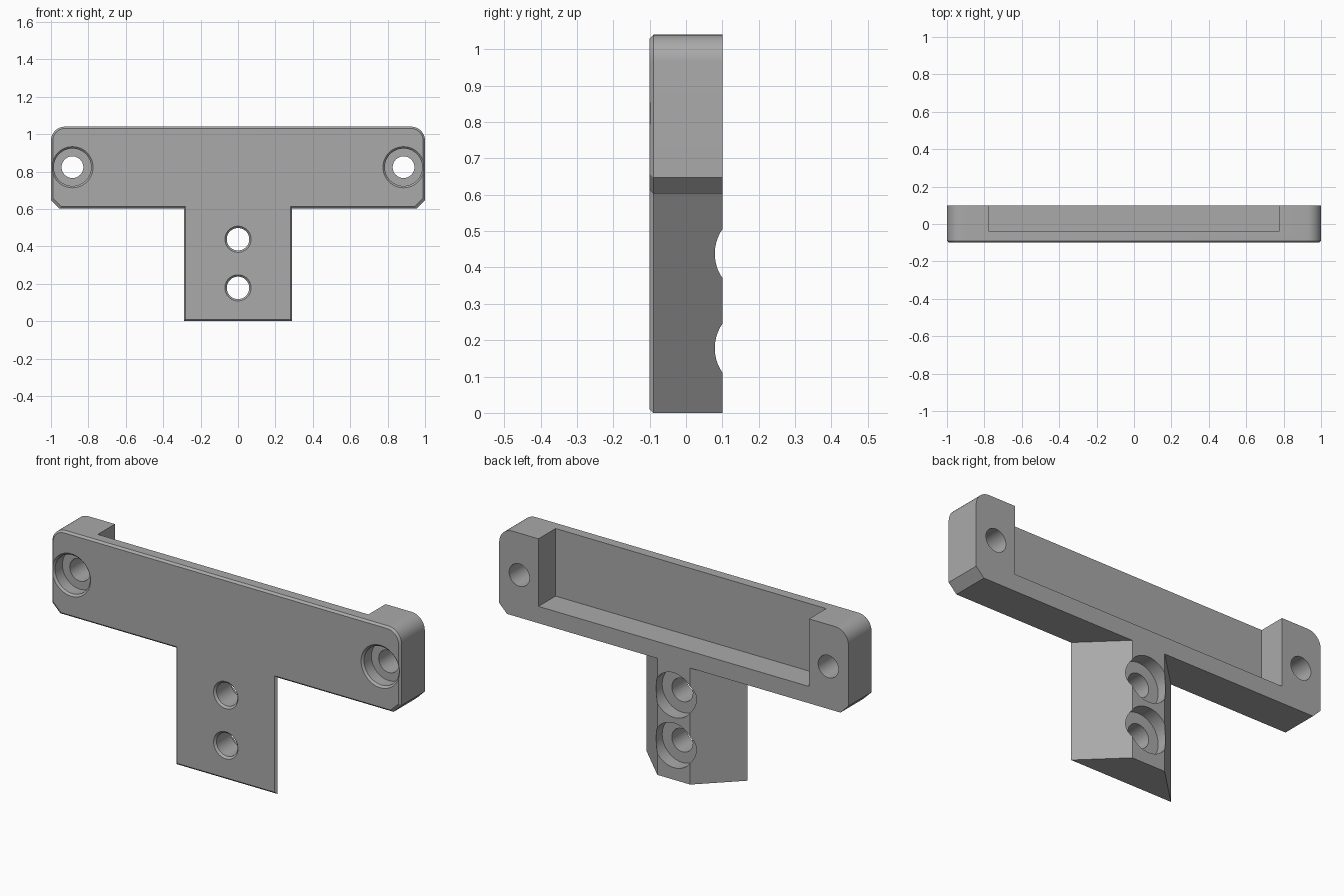
import bpy, bmesh, math

if "Cube" in bpy.data.objects:
    bpy.data.objects.remove(bpy.data.objects["Cube"])

grey = bpy.data.materials.new("plain grey")
grey.use_nodes = True
grey.diffuse_color = (0.4, 0.4, 0.4, 1)
grey.node_tree.nodes["Principled BSDF"].inputs["Base Color"].default_value = (0.4, 0.4, 0.4, 1)


def loft(name, rings):
    """Solid through successive closed rings of equal point count."""
    bm = bmesh.new()
    loops = [[bm.verts.new(p) for p in ring] for ring in rings]
    n = len(loops[0])
    bm.faces.new(loops[0])
    bm.faces.new(loops[-1])
    for a, b in zip(loops, loops[1:]):
        for i in range(n):
            j = (i + 1) % n
            bm.faces.new((a[i], a[j], b[j], b[i]))
    bmesh.ops.recalc_face_normals(bm, faces=bm.faces)
    mesh = bpy.data.meshes.new(name)
    bm.to_mesh(mesh)
    bm.free()
    mesh.materials.append(grey)
    ob = bpy.data.objects.new(name, mesh)
    bpy.context.collection.objects.link(ob)
    return ob


def bore(name, x, z, profile):
    """Stepped round cutter along y, from (y, radius) pairs."""
    turns = [math.tau * i / 48 for i in range(48)]
    return loft(name, [[(x + r * math.cos(t), y, z + r * math.sin(t)) for t in turns]
                       for y, r in profile])


def bar_ring(y, inset):
    """Bar outline: rounded top corners, clipped bottom corners."""
    w, top, low, r, c = 1 - inset, 1.04 - inset, 0.603 + inset, 0.075 - inset, 0.045
    arc = [math.pi / 2 * i / 10 for i in range(11)]
    half = [(w - c, low), (w, low + c)]
    half += [(w - r + r * math.cos(t), top - r + r * math.sin(t)) for t in arc]
    return [(x, y, z) for x, z in half] + [(-x, y, z) for x, z in reversed(half)]


def stem_ring(y, w, low):
    return [(-w, y, low), (w, y, low), (w, y, 0.65), (-w, y, 0.65)]


def apply_boolean(target, tool, operation):
    mod = target.modifiers.new(operation.lower(), "BOOLEAN")
    mod.operation, mod.object, mod.solver = operation, tool, "EXACT"
    bpy.context.view_layer.objects.active = target
    bpy.ops.object.modifier_apply(modifier=mod.name)
    bpy.data.objects.remove(tool)


# Crossbar and tapered stem, both with a chamfered front edge
bracket = loft("t_bracket", [bar_ring(-0.1, 0.01), bar_ring(-0.09, 0), bar_ring(0.1, 0)])
stem = loft("stem", [stem_ring(-0.1, 0.28, 0.01), stem_ring(-0.09, 0.29, 0),
                     stem_ring(0.1, 0.094, 0)])
apply_boolean(bracket, stem, "UNION")

# Rear pocket, open at the back and top
pocket = loft("pocket_cutter", [[(sx * 0.775, y, z) for sx, z in
                                 ((-1, 0.69), (1, 0.69), (1, 1.2), (-1, 1.2))]
                                for y in (-0.04, 0.2)])
apply_boolean(bracket, pocket, "DIFFERENCE")

# Bar screw holes, counterbored from the front
for side in (-1, 1):
    hole = bore("bar_hole_cutter", side * 0.885, 0.823,
                [(-0.11, 0.12), (-0.09, 0.1), (-0.03, 0.1), (-0.03, 0.058), (0.2, 0.058)])
    apply_boolean(bracket, hole, "DIFFERENCE")

# Stem screw holes, counterbored from the back
for z in (0.178, 0.438):
    hole = bore("stem_hole_cutter", 0, z,
                [(-0.11, 0.08), (-0.09, 0.06), (0.03, 0.06), (0.03, 0.1155), (0.2, 0.1155)])
    apply_boolean(bracket, hole, "DIFFERENCE")

# Smooth the round surfaces, keep edges crisp
bpy.ops.object.select_all(action="DESELECT")
bracket.select_set(True)
bpy.context.view_layer.objects.active = bracket
bpy.ops.object.shade_smooth_by_angle(angle=math.radians(30))
